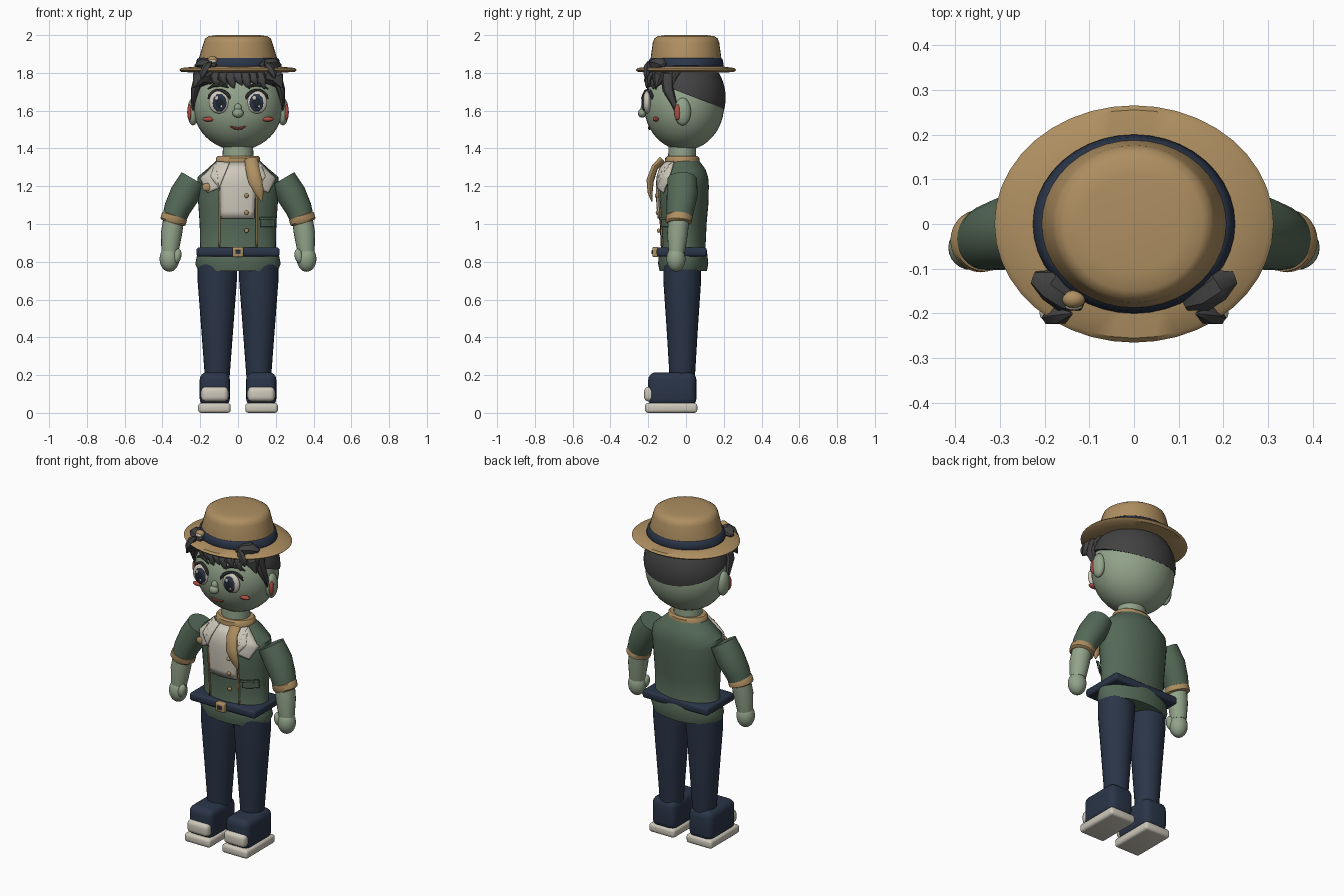
import bpy, bmesh, math
from mathutils import Vector, Matrix

if "Cube" in bpy.data.objects:
    bpy.data.objects.remove(bpy.data.objects["Cube"])


def material(name, r, g, b):
    lin = [((c / 255 + 0.055) / 1.055) ** 2.4 for c in (r, g, b)]
    m = bpy.data.materials.new(name)
    m.diffuse_color = (*lin, 1)
    m.use_nodes = True
    m.node_tree.nodes["Principled BSDF"].inputs["Base Color"].default_value = m.diffuse_color
    return m


SKIN = material("skin", 146, 163, 138)
GREEN = material("jacket_green", 84, 105, 87)
NAVY = material("navy", 42, 53, 72)
TAN = material("tan", 174, 143, 97)
CREAM = material("cream", 206, 200, 186)
DARK = material("hair_grey", 66, 66, 67)
RED = material("blush_red", 172, 78, 68)
PUPIL = material("pupil", 30, 36, 48)


def finish(name, bm, mat):
    bmesh.ops.recalc_face_normals(bm, faces=bm.faces)
    me = bpy.data.meshes.new(name)
    bm.to_mesh(me)
    bm.free()
    me.materials.append(mat)
    ob = bpy.data.objects.new(name, me)
    bpy.context.collection.objects.link(ob)
    return ob


def ball(name, mat, c, r, seg=24, tilt=0):
    bm = bmesh.new()
    bmesh.ops.create_uvsphere(bm, u_segments=seg, v_segments=seg * 2 // 3, radius=1)
    M = Matrix.Translation(c) @ Matrix.Rotation(tilt, 4, 'Y') @ Matrix.Diagonal((*r, 1))
    bmesh.ops.transform(bm, matrix=M, verts=bm.verts)
    return finish(name, bm, mat)


def box(name, mat, lo, hi, bevel=0.01, seg=3):
    lo, hi = Vector(lo), Vector(hi)
    bm = bmesh.new()
    bmesh.ops.create_cube(bm, size=1)
    M = Matrix.Translation((lo + hi) / 2) @ Matrix.Diagonal((*(hi - lo), 1))
    bmesh.ops.transform(bm, matrix=M, verts=bm.verts)
    bmesh.ops.bevel(bm, geom=bm.edges[:], offset=bevel, segments=seg, affect='EDGES', profile=0.5)
    return finish(name, bm, mat)


def loft(name, mat, rings, seg=28, upright=False):
    """Closed tube through rings of (centre, rx, ry)."""
    bm = bmesh.new()
    pts = [Vector(r[0]) for r in rings]
    loops = []
    for i, (c, rx, ry) in enumerate(rings):
        t = pts[min(i + 1, len(pts) - 1)] - pts[max(i - 1, 0)]
        t = Vector((0, 0, 1)) if upright else t.normalized()
        u = Vector((0, 1, 0)).cross(t).normalized()
        v = t.cross(u)
        loops.append([bm.verts.new(pts[i] + u * rx * math.cos(a) + v * ry * math.sin(a))
                      for a in (2 * math.pi * k / seg for k in range(seg))])
    for a, b in zip(loops, loops[1:]):
        for k in range(seg):
            n = (k + 1) % seg
            bm.faces.new((a[k], a[n], b[n], b[k]))
    bm.faces.new(loops[0])
    bm.faces.new(loops[-1])
    return finish(name, bm, mat)


def stack(name, mat, rows, x=0.0, y=0.0, seg=32):
    """Upright loft from rows of (z, rx, ry)."""
    return loft(name, mat, [((x, y, z), rx, ry) for z, rx, ry in rows], seg, True)


TORSO = [(0.75, .21, .125), (0.79, .226, .133), (0.84, .216, .128), (0.87, .2, .118),
         (1.0, .203, .124), (1.1, .21, .133), (1.2, .218, .136), (1.25, .213, .132),
         (1.29, .165, .118), (1.335, .115, .085)]
TY = -0.015


def torso_y(x, z):
    for a, b in zip(TORSO, TORSO[1:]):
        if a[0] <= z <= b[0]:
            f = (z - a[0]) / (b[0] - a[0])
            rx, ry = (a[k] + (b[k] - a[k]) * f for k in (1, 2))
            return TY - ry * math.sqrt(max(0.15, 1 - (x / rx) ** 2))
    return TY - TORSO[-1][2]


def head_y(x, z):
    return -0.01 - 0.212 * math.sqrt(max(0.05, 1 - (x / .24) ** 2 - ((z - 1.63) / .24) ** 2))


def patch(name, mat, corners, off=0.006, n=8):
    """Cloth patch of four (x, z) corners draped over the chest."""
    a, b, c, d = (Vector(p) for p in corners)
    bm = bmesh.new()
    g = []
    for i in range(n + 1):
        row = []
        for j in range(n + 1):
            u, v = j / n, i / n
            p = a.lerp(b, u).lerp(d.lerp(c, u), v)
            row.append(bm.verts.new((p.x, torso_y(p.x, p.y) - off, p.y)))
        g.append(row)
    for i in range(n):
        for j in range(n):
            bm.faces.new((g[i][j], g[i][j + 1], g[i + 1][j + 1], g[i + 1][j]))
    ob = finish(name, bm, mat)
    s = ob.modifiers.new("thickness", 'SOLIDIFY')
    s.thickness, s.offset = 0.008, 0
    return ob


def face_line(name, mat, pts, r, off=0.0):
    """Tapered stroke on the face through (x, z) points."""
    last = len(pts) - 1
    rings = [((x, head_y(x, z) - off, z), r * (.3 if i in (0, last) else 1),
              r * (.3 if i in (0, last) else 1)) for i, (x, z) in enumerate(pts)]
    return loft(name, mat, rings, 8)


# Hat
stack("hat_brim", TAN, [(1.802, .2, .18), (1.804, .298, .253), (1.815, .312, .265),
                        (1.826, .3, .255), (1.836, .2, .18)], seg=40)
stack("hat_crown", TAN, [(1.825, .208, .19), (1.88, .206, .187), (1.96, .182, .176), (1.982, .174, .168),
                         (1.994, .155, .15), (2.0, .115, .11)], seg=40)
stack("hat_band", NAVY, [(1.832, .222, .197), (1.84, .226, .2), (1.872, .217, .194), (1.88, .207, .186)], seg=40)

# Head and neck
ball("head", SKIN, (0, -.01, 1.63), (.24, .212, .24), 36)
stack("neck", SKIN, [(1.3, .082, .075), (1.44, .08, .073)], y=-.02)

# Hair cap trimmed by a tilted plane
bm = bmesh.new()
bmesh.ops.create_uvsphere(bm, u_segments=36, v_segments=24, radius=1)
bmesh.ops.transform(bm, matrix=Matrix.Translation((0, -.006, 1.67)) @ Matrix.Diagonal((.246, .216, .235, 1)),
                    verts=bm.verts)
cut = bmesh.ops.bisect_plane(bm, geom=bm.verts[:] + bm.edges[:] + bm.faces[:], plane_co=(0, .2, 1.61),
                             plane_no=(0, .36, .93), clear_inner=True)
bmesh.ops.holes_fill(bm, edges=[e for e in bm.edges if e.is_boundary])
finish("hair_cap", bm, DARK)

# Fringe locks
for i in range(11):
    x = -.2 + .04 * i
    tip = 1.715 + (.018 if i % 2 else 0)
    y = head_y(x, 1.75)
    loft("fringe_lock", DARK, [((x * .92, y + .02, 1.81), .026, .022), ((x, y - .008, 1.77), .03, .022),
                               ((x + .012, y - .014, tip + .02), .015, .014),
                               ((x + .022, y - .012, tip), .002, .002)], 8)

for s in (-1, 1):
    # Side locks, hat tufts
    loft("side_lock", DARK, [((s * .2, -.1, 1.79), .03, .035), ((s * .228, -.095, 1.71), .022, .03),
                             ((s * .236, -.065, 1.64), .012, .016), ((s * .238, -.045, 1.57), .002, .002)], 8)
    loft("outer_tuft", DARK, [((s * .17, -.13, 1.79), .05, .05), ((s * .21, -.15, 1.77), .04, .035),
                              ((s * .235, -.16, 1.72), .003, .003)], 7)
    loft("brim_tuft", DARK, [((s * .115, -.18, 1.835), .012, .015), ((s * .15, -.165, 1.845), .03, .035),
                             ((s * .185, -.135, 1.85), .032, .04), ((s * .225, -.12, 1.84), .008, .015)], 7)
    loft("edge_tuft", DARK, [((s * .14, -.2, 1.86), .004, .004), ((s * .165, -.205, 1.83), .025, .02),
                             ((s * .19, -.21, 1.79), .018, .016), ((s * .195, -.215, 1.77), .003, .003)], 6)

    # Ears
    ball("ear", SKIN, (s * .238, -.018, 1.595), (.03, .044, .073))
    ball("inner_ear", RED, (s * .257, -.045, 1.592), (.012, .018, .042), 16)

    # Eyes
    ex, ez = s * .1, 1.645
    ey = head_y(ex, ez)
    ball("eye_white", CREAM, (ex, ey - .004, ez), (.055, .022, .06))
    ball("iris", NAVY, (ex - s * .002, ey - .018, ez - .003), (.037, .013, .047))
    ball("pupil", PUPIL, (ex - s * .002, ey - .025, ez - .003), (.024, .008, .032), 16)
    ball("eye_glint", CREAM, (ex - .013, ey - .031, ez + .022), (.01, .004, .012), 12)
    ball("eye_small_glint", CREAM, (ex + .012, ey - .031, ez - .022), (.006, .004, .007), 12)
    arc = [(ex + .06 * math.cos(a), ez + .062 * math.sin(a)) for a in (math.radians(15 + 15 * k) for k in range(11))]
    face_line("upper_lash", DARK, arc, .009, .012)
    face_line("eyebrow", DARK, [(s * .05, 1.722), (s * .09, 1.738), (s * .13, 1.735), (s * .16, 1.715)], .01, .01)
    ball("cheek", RED, (s * .155, head_y(s * .155, 1.555) - .002, 1.555), (.034, .016, .013), 16)

# Nose, mouth
ball("nose_bridge", SKIN, (0, -.222, 1.612), (.02, .018, .026), 16)
ball("nose", SKIN, (0, -.232, 1.587), (.03, .023, .024), 16)
face_line("mouth", RED, [(-.042, 1.518), (-.02, 1.508), (0, 1.505), (.02, 1.508), (.042, 1.518)], .007, .003)

# Ornament on the hat
ball("ornament_bead", TAN, (-.135, -.168, 1.868), (.026, .02, .02), 16)
ball("ornament_tip", CREAM, (-.135, -.183, 1.862), (.02, .01, .01), 12)

# Jacket, neckband, shirt
stack("jacket", GREEN, TORSO, y=TY, seg=40)
stack("neckband", TAN, [(1.318, .112, .085), (1.325, .118, .092), (1.35, .117, .09), (1.36, .108, .08)], y=-.02)
patch("shirt_front", CREAM, [(-.09, 1.03), (.085, 1.03), (.1, 1.325), (-.1, 1.325)], .005)
for s in (-1, 1):
    patch("collar_lapel", CREAM, [(s * .1, 1.19), (s * .16, 1.165), (s * .2, 1.24), (s * .115, 1.33)], .014)
    patch("lapel_fold", CREAM, [(s * .1, 1.19), (s * .145, 1.25), (s * .115, 1.33), (s * .045, 1.325)], .014)
    patch("jacket_trim", TAN, [(s * .095, .88), (s * .102, .88), (s * .102, 1.18), (s * .095, 1.18)], .008)
for z in (1.15, 1.06, .965):
    ball("button", TAN, (.045, torso_y(.045, z) - .01, z), (.012, .009, .012), 12)
patch("pocket", GREEN, [(.12, .985), (.195, .985), (.195, 1.03), (.12, 1.03)], .012)
patch("pocket_flap", GREEN, [(.115, 1.022), (.198, 1.022), (.198, 1.036), (.115, 1.036)], .02)
ball("badge", TAN, (-.165, torso_y(-.165, 1.195) - .022, 1.195), (.026, .01, .022), 10)

# Neck scarf tail
loft("scarf_tail", TAN, [((.07, -.125, 1.34), .035, .02), ((.075, -.165, 1.3), .036, .018),
                         ((.09, -.19, 1.23), .038, .02), ((.112, -.19, 1.17), .026, .014),
                         ((.125, -.18, 1.12), .004, .004)], 10)

# Belt
box("belt", NAVY, (-.22, -.155, .828), (.22, .11, .876), .014)
box("buckle", TAN, (-.03, -.178, .824), (.03, -.145, .878), .008)
box("buckle_inset", NAVY, (-.014, -.182, .84), (.014, -.176, .862), .002, 1)

for s in (-1, 1):
    # Arms
    loft("sleeve", GREEN, [((s * .235, -.02, 1.238), .073, .078), ((s * .283, -.02, 1.155), .079, .082),
                           ((s * .322, -.03, 1.08), .07, .074), ((s * .342, -.037, 1.02), .062, .065)])
    loft("cuff", TAN, [((s * .334, -.036, 1.045), .062, .064), ((s * .336, -.036, 1.04), .069, .07),
                       ((s * .344, -.038, 1.012), .069, .07), ((s * .346, -.038, 1.005), .06, .062)])
    loft("forearm", SKIN, [((s * .34, -.038, 1.03), .055, .055), ((s * .352, -.045, .95), .056, .055),
                           ((s * .361, -.05, .85), .045, .043)], 20)
    ball("hand", SKIN, (s * .363, -.053, .815), (.052, .05, .068))
    ball("thumb", SKIN, (s * .322, -.075, .83), (.022, .025, .04), 16, s * -.2)

    # Legs and shoes
    stack("leg", NAVY, [(.17, .064, .066), (.45, .085, .083), (.7, .104, .1), (.79, .104, .1)], x=s * .11, y=-.02, seg=24)
    box("shoe", NAVY, (s * .123 - .08, -.2, .035), (s * .123 + .08, .055, .215), .04, 4)
    box("shoe_toe_cap", CREAM, (s * .123 - .072, -.222, .06), (s * .123 + .072, -.16, .138), .025, 4)
    box("shoe_sole", CREAM, (s * .125 - .086, -.217, 0), (s * .125 + .086, .06, .052), .016, 3)

# Shading
for ob in bpy.data.objects:
    ob.select_set(True)
bpy.context.view_layer.objects.active = bpy.data.objects["head"]
bpy.ops.object.shade_smooth_by_angle(angle=math.radians(40))
